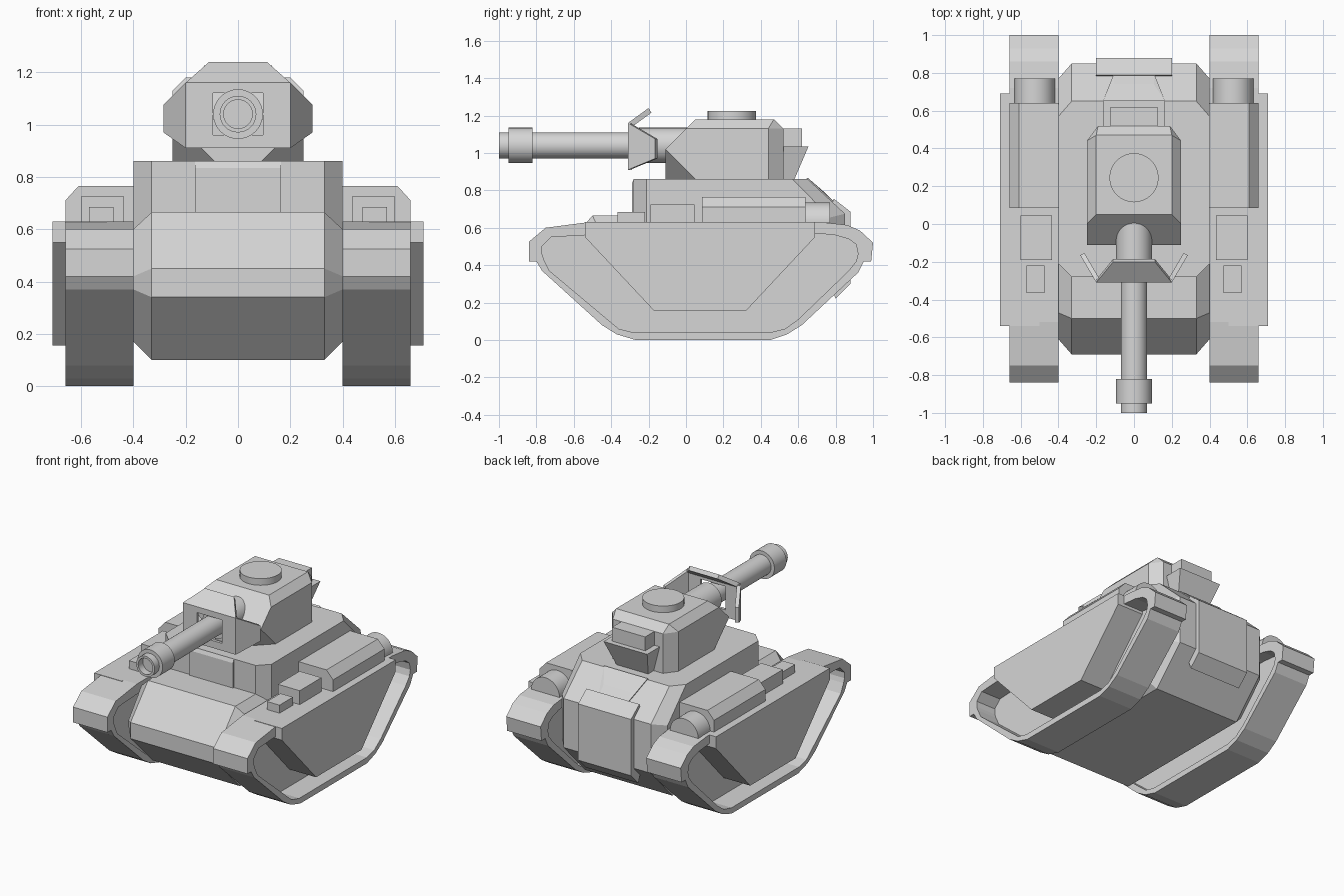
import bpy
import bmesh
import math
from mathutils import Vector

if "Cube" in bpy.data.objects:
    bpy.data.objects.remove(bpy.data.objects["Cube"], do_unlink=True)

GREY = (0.67, 0.67, 0.67, 1.0)
paint = bpy.data.materials.new("plain_grey")
paint.use_nodes = True
paint.diffuse_color = GREY
paint.node_tree.nodes["Principled BSDF"].inputs["Base Color"].default_value = GREY


def finish(name, bm, smooth=False):
    bmesh.ops.recalc_face_normals(bm, faces=bm.faces)
    mesh = bpy.data.meshes.new(name)
    bm.to_mesh(mesh)
    bm.free()
    mesh.materials.append(paint)
    obj = bpy.data.objects.new(name, mesh)
    bpy.context.scene.collection.objects.link(obj)
    if smooth:
        mesh.shade_smooth()
        mesh.set_sharp_from_angle(angle=math.radians(30))
    return obj


def skin(name, rings, loop=False, smooth=False):
    """Join matching rings of points; cap the ends unless the rings form a loop."""
    bm = bmesh.new()
    rows = [[bm.verts.new(p) for p in ring] for ring in rings]
    pairs = list(zip(rows, rows[1:]))
    if loop:
        pairs.append((rows[-1], rows[0]))
    else:
        bm.faces.new(rows[0])
        bm.faces.new(rows[-1])
    for a, b in pairs:
        for i in range(len(a)):
            j = (i + 1) % len(a)
            bm.faces.new((a[i], a[j], b[j], b[i]))
    return finish(name, bm, smooth)


def at_x(x, profile):
    return [(x, y, z) for y, z in profile]


def prism(name, profile, x0, x1):
    return skin(name, [at_x(x0, profile), at_x(x1, profile)])


def box(name, x0, x1, y0, y1, z0, z1):
    return prism(name, [(y0, z0), (y1, z0), (y1, z1), (y0, z1)], x0, x1)


def convex(name, half):
    """Convex solid from points mirrored across x."""
    bm = bmesh.new()
    for x, y, z in half:
        bm.verts.new((x, y, z))
        bm.verts.new((-x, y, z))
    bmesh.ops.convex_hull(bm, input=bm.verts)
    bmesh.ops.dissolve_limit(bm, angle_limit=0.02, verts=bm.verts, edges=bm.edges)
    return finish(name, bm)


def lathe_y(name, x, z, profile, turn=2 * math.pi, sides=32):
    """Turned solid along y from (y, radius) pairs; a part turn makes a segment."""
    steps = sides if turn > 6 else sides - 1
    angles = [turn * i / steps for i in range(sides)]
    rings = [[(x + r * math.cos(t), y, z + r * math.sin(t)) for t in angles]
             for y, r in profile]
    return skin(name, rings, smooth=True)


def sheet(name, corners, offset):
    back = [tuple(Vector(c) + Vector(offset)) for c in corners]
    return skin(name, [corners, back])


# Hull: wide middle section with bevelled, inset flanks
middle = [(-.28, .86), (-.28, .665), (-.50, .665), (-.69, .45), (-.69, .34),
          (-.45, .10), (.62, .10), (.85, .34), (.85, .675), (.65, .86)]
flank = [(-.21, .86), (-.21, .60), (-.47, .60), (-.61, .42), (-.61, .37),
         (-.42, .17), (.58, .17), (.77, .37), (.77, .655), (.57, .86)]
skin("hull", [at_x(-.40, flank), at_x(-.33, middle),
              at_x(.33, middle), at_x(.40, flank)])
prism("driver_plate", [(-.29, .665), (-.26, .665), (-.26, .858), (-.28, .858),
                       (-.29, .835)], -.165, .165)

# Rear plate and tapering engine cover
prism("rear_plate", [(.79, .755), (.88, .685), (.88, .30), (.80, .22), (.70, .5)],
      -.20, .20)
convex("engine_cover", [(.165, .63, .85), (.165, .65, .868), (.105, .74, .79),
                        (.105, .80, .73), (.105, .70, .70)])

# Track belt with fender: outer and inner outlines in (y, z)
outer = [(-.80, .42), (-.84, .42), (-.84, .525), (-.75, .60), (-.52, .63),
         (.72, .63), (.86, .615), (.93, .585), (1.0, .52), (.99, .42), (.95, .42),
         (.92, .36), (.62, .08), (.54, .03), (.45, 0), (-.27, 0), (-.37, .03),
         (-.45, .08), (-.77, .37)]
inner = [(-.76, .43), (-.77, .46), (-.77, .50), (-.72, .55), (-.54, .56),
         (.70, .57), (.80, .56), (.87, .54), (.91, .51), (.92, .46), (.91, .42),
         (.87, .37), (.60, .11), (.53, .06), (.45, .04), (-.28, .04),
         (-.36, .06), (-.42, .11), (-.73, .37)]
skirt = [(-.54, .63), (-.54, .55), (-.17, .155), (.32, .155), (.69, .55), (.69, .63)]
locker = [(.40, .62), (.66, .62), (.66, .71), (.61, .765), (.40, .765)]

for side, s in (("left", 1), ("right", -1)):
    a, b = s * .40, s * .66
    skin(side + "_track", [at_x(a, outer), at_x(b, outer),
                           at_x(b, inner), at_x(a, inner)], loop=True)
    # Recessed wall closing the belt, and the raised skirt on it
    prism(side + "_track_wall", inner, s * .49, s * .51)
    prism(side + "_skirt", skirt, s * .50, s * .71)
    # Fender stowage
    skin(side + "_locker", [[(s * x, y, z) for x, z in locker] for y in (.085, .64)])
    lathe_y(side + "_drum", s * .525, .628, [(.63, .107), (.77, .107)], turn=math.pi)
    box(side + "_large_box", s * .435, s * .60, -.19, .045, .62, .725)
    box(side + "_small_box", s * .475, s * .57, -.365, -.22, .62, .685)
    # Side flap of the gun shield
    sheet(side + "_shield_flap",
          [(s * .20, -.31, .91), (s * .20, -.31, 1.16),
           (s * .285, -.165, 1.075), (s * .285, -.165, .97)],
          (s * -.022, .012, 0))

# Turret with cut lower front corners and bevelled roof
convex("turret", [(.09, -.11, .86), (.25, -.11, 1.02), (.25, .05, .86),
                  (.25, .44, .86), (.19, .52, .86), (.25, .44, 1.13),
                  (.19, .52, 1.13), (.25, 0, 1.13), (.20, .05, 1.18),
                  (.20, .47, 1.18)])
box("turret_rear_box", -.125, .125, .50, .62, 1.02, 1.13)
convex("turret_rear_bin", [(.165, .50, 1.035), (.165, .655, 1.035),
                           (.12, .50, .86), (.12, .58, .86)])
hatch = bmesh.new()
bmesh.ops.create_cone(hatch, cap_ends=True, segments=32, radius1=.13, radius2=.13,
                      depth=.06)
bmesh.ops.translate(hatch, verts=hatch.verts, vec=(0, .245, 1.195))
finish("hatch", hatch, smooth=True)

# Gun
lathe_y("gun_sleeve", 0, 1.04, [(-.25, .095), (.10, .095)])
lathe_y("gun_barrel", 0, 1.04, [(-.20, .07), (-.82, .07), (-.82, .095), (-.95, .095),
                                (-.95, .07), (-1, .07), (-1, .055), (-.95, .055)])


# Gun shield: plate with a square opening and a folded top flap
def frame(y, half, low, high):
    return [(-half, y, low), (half, y, low), (half, y, high), (-half, y, high)]


skin("gun_shield", [frame(-.31, .20, .91, 1.16), frame(-.29, .20, .91, 1.16),
                    frame(-.29, .095, .96, 1.12), frame(-.31, .095, .96, 1.12)],
     loop=True)
sheet("top_shield_flap", [(-.20, -.31, 1.16), (.20, -.31, 1.16),
                          (.11, -.20, 1.24), (-.11, -.20, 1.24)], (0, .015, -.025))
